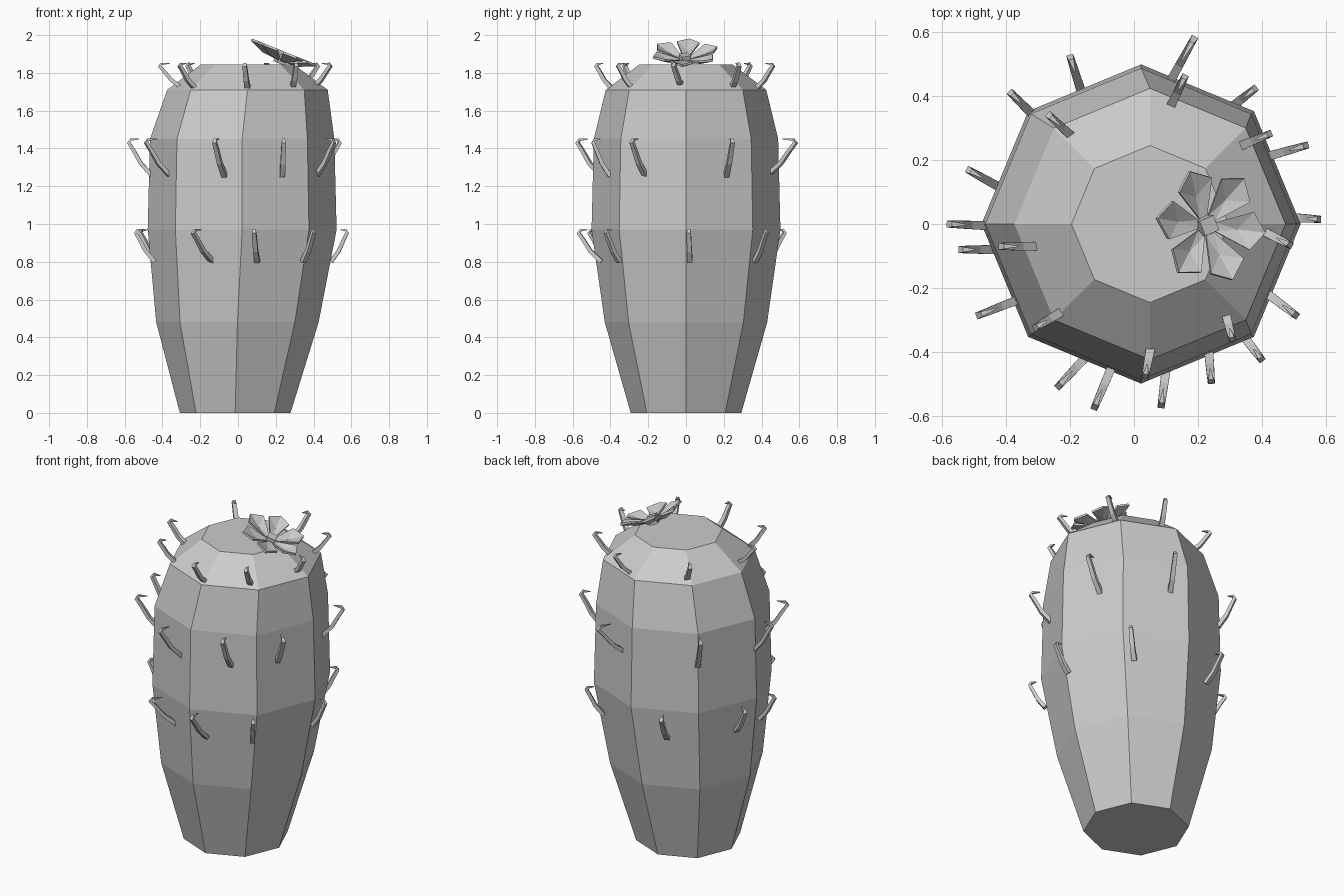
import bpy, bmesh, math
from mathutils import Vector, Matrix

if "Cube" in bpy.data.objects:
    bpy.data.objects.remove(bpy.data.objects["Cube"])


def make_object(name, bm):
    bmesh.ops.recalc_face_normals(bm, faces=bm.faces)
    mesh = bpy.data.meshes.new(name)
    bm.to_mesh(mesh)
    bm.free()
    obj = bpy.data.objects.new(name, mesh)
    bpy.context.collection.objects.link(obj)
    return obj


def skin(bm, rings):
    """Bridge equal-sized vertex rings and cap both ends."""
    loops = [[bm.verts.new(p) for p in ring] for ring in rings]
    n = len(loops[0])
    for a, b in zip(loops, loops[1:]):
        for i in range(n):
            j = (i + 1) % n
            bm.faces.new((a[i], a[j], b[j], b[i]))
    bm.faces.new(loops[0][::-1])
    bm.faces.new(loops[-1])


# Cactus body: leaning octagonal barrel (z, centre x, radius)
profile = [(0, -0.015, 0.293), (0.48, -0.003, 0.43), (0.97, 0.022, 0.5),
           (1.45, 0.022, 0.488), (1.71, 0.05, 0.425), (1.845, 0.05, 0.246)]
bm = bmesh.new()
skin(bm, [[(cx + r * math.cos(k * math.pi / 4), r * math.sin(k * math.pi / 4), z)
           for k in range(8)] for z, cx, r in profile])
make_object("cactus_body", bm)

# Hooked spines: (outward fraction, height fraction, half width)
SPINE = [(-0.1, -0.06, 0.014), (0.42, 0.3, 0.013), (0.72, 0.64, 0.012),
         (0.97, 0.9, 0.011), (0.88, 0.98, 0.008), (0.5, 1.0, 0.002)]


def spine(name, bx, by, tx, ty, z, height):
    base, out = Vector((bx, by, z)), Vector((tx - bx, ty - by, 0))
    side = Vector((-out.y, out.x, 0)).normalized()
    pts = [base + out * u + Vector((0, 0, height * h)) for u, h, _ in SPINE]
    rings = []
    for i, p in enumerate(pts):
        tangent = (pts[min(i + 1, len(pts) - 1)] - pts[max(i - 1, 0)]).normalized()
        normal = side.cross(tangent)
        w = SPINE[i][2]
        rings.append([p + side * (a * w) + normal * (b * w * 0.8)
                      for a, b in ((-1, -1), (1, -1), (1, 1), (-1, 1))])
    bm = bmesh.new()
    skin(bm, rings)
    make_object(name, bm)


# Rows of eight: base x, base y, tip x, tip y
rows = [
    ("lower", 0.81, 0.16, [
        (-.17, .43, -.2, .525), (.31, .37, .38, .425), (.5, .02, .58, .015),
        (.35, -.36, .4, -.425), (.1, -.46, .085, -.572), (-.145, -.41, -.24, -.512),
        (-.45, -.08, -.545, -.08), (-.43, .12, -.52, .17)]),
    ("middle", 1.265, 0.185, [
        (.11, .44, .19, .585), (.43, .215, .542, .247), (.42, -.22, .51, -.288),
        (.235, -.41, .242, -.495), (-.075, -.46, -.125, -.578), (-.37, -.24, -.49, -.287),
        (-.465, -.005, -.582, 0), (-.325, .35, -.387, .412)]),
    ("upper", 1.725, 0.125, [
        (.12, .38, .16, .463), (.335, .245, .427, .283), (.4, -.02, .492, -.067),
        (.29, -.29, .308, -.362), (.05, -.4, .035, -.478), (-.235, -.28, -.31, -.325),
        (-.305, -.07, -.42, -.07), (-.195, .275, -.268, .342)]),
]
for row, z, height, spines in rows:
    for i, s in enumerate(spines):
        spine(f"{row}_spine_{i + 1}", *s, z, height)

# Flower: six folded petals in a shallow cup, tilted towards +x
flower = (Matrix.Translation((0.225, -0.005, 1.868))
          @ Matrix.Rotation(math.radians(22), 4, 'Y'))
CUP, THICK = math.radians(15), 0.012
outline = [(0.03, -0.014, 0), (0.145, -0.06, 0.012), (0.19, 0, 0),
           (0.145, 0.06, 0.012), (0.03, 0.014, 0)]
for k in range(6):
    bm = bmesh.new()
    m = (flower @ Matrix.Rotation(math.radians(60 * k - 7), 4, 'Z')
         @ Matrix.Rotation(-CUP, 4, 'Y'))
    top = [bm.verts.new(m @ Vector(p)) for p in outline]
    low = [bm.verts.new(m @ Vector((x, y, z - THICK))) for x, y, z in outline]
    mid = [bm.verts.new(m @ Vector((0.1, 0, z))) for z in (-0.012, -0.012 - THICK)]
    for i in range(5):
        j = (i + 1) % 5
        bm.faces.new((top[i], top[j], mid[0]))
        bm.faces.new((low[j], low[i], mid[1]))
        bm.faces.new((top[j], top[i], low[i], low[j]))
    make_object(f"petal_{k + 1}", bm)

# Flower centre block
bm = bmesh.new()
bmesh.ops.create_cube(bm, size=1, matrix=flower @ Matrix.Translation((0, 0, 0.005))
                      @ Matrix.Rotation(math.radians(23), 4, 'Z')
                      @ Matrix.Diagonal((0.05, 0.05, 0.05, 1)))
make_object("flower_centre", bm)
